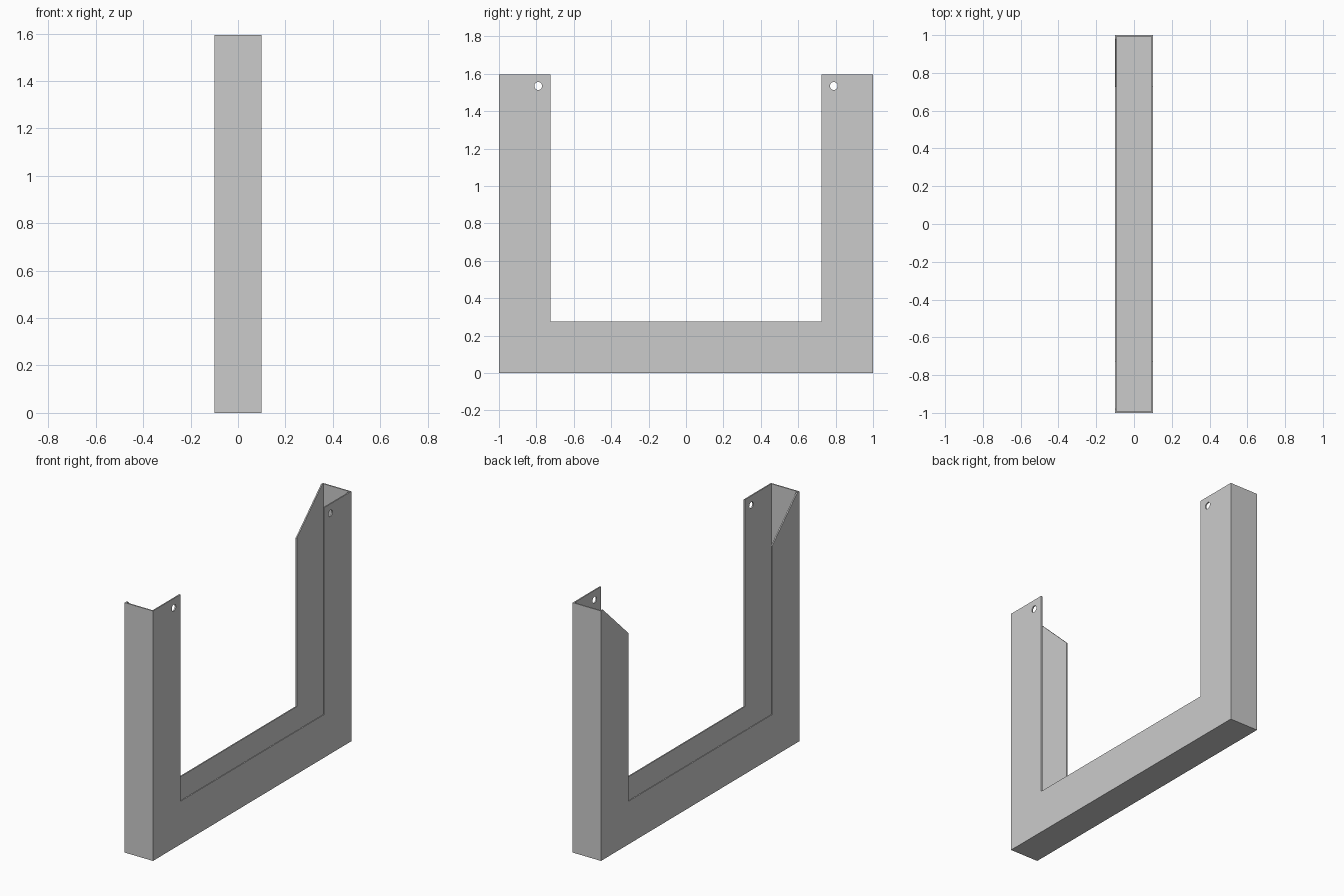
import bpy, bmesh
from math import radians

cube = bpy.data.objects.get("Cube")
if cube:
    bpy.data.objects.remove(cube)

# Main dimensions
W, L, H = 0.1, 1.0, 1.595        # half width, half length, height
LEG, SHEET = 0.275, 0.008        # flange depth, sheet thickness
INNER = L - LEG
BEVEL_Y, BEVEL_Z = 0.98, 1.35    # sloped corner of the right flange

steel = bpy.data.materials.new("grey_steel")
steel.use_nodes = True
steel.diffuse_color = (0.6, 0.6, 0.6, 1)
steel.node_tree.nodes["Principled BSDF"].inputs["Base Color"].default_value = (0.6, 0.6, 0.6, 1)


def mirrored(half):
    """Closed U outline from its back half, as (y, z) points."""
    return half + [(-y, z) for y, z in reversed(half)]


# Flanges: one square-topped, one with sloped tops
outer = [(L, 0), (L, H)]
square = mirrored(outer + [(INNER, H), (INNER, LEG)])
sloped = mirrored(outer + [(BEVEL_Y, H), (INNER, BEVEL_Z), (INNER, LEG)])

bm = bmesh.new()
left = [bm.verts.new((W, y, z)) for y, z in square]
right = [bm.verts.new((-W, y, z)) for y, z in sloped]
bm.faces.new(left)
bm.faces.new(right[::-1])

# Outer web: back wall, bottom, front wall
for a, b in ((1, 0), (0, -1), (-1, -2)):
    bm.faces.new((left[a], left[b], right[b], right[a]))
bm.normal_update()
bmesh.ops.recalc_face_normals(bm, faces=bm.faces)
if left[0].link_faces[0].normal.length and bm.faces[:].pop(0).normal.x < 0:
    bmesh.ops.reverse_faces(bm, faces=bm.faces)

mesh = bpy.data.meshes.new("channel_frame")
bm.to_mesh(mesh)
bm.free()
mesh.materials.append(steel)
frame = bpy.data.objects.new("channel_frame", mesh)
bpy.context.collection.objects.link(frame)
bpy.context.view_layer.objects.active = frame

# Sheet thickness, grown inward
solid = frame.modifiers.new("sheet", 'SOLIDIFY')
solid.thickness = SHEET
solid.offset = -1
solid.use_even_offset = True
bpy.ops.object.modifier_apply(modifier=solid.name)

# Mounting holes in the left flange
for side in (-1, 1):
    bpy.ops.mesh.primitive_cylinder_add(vertices=24, radius=0.021, depth=0.06,
                                        location=(W, side * 0.79, 1.535),
                                        rotation=(0, radians(90), 0))
    cutter = bpy.context.object
    cutter.name = "hole_cutter"
    cutter.hide_render = True
    cutter.data.materials.append(steel)
    bpy.context.view_layer.objects.active = frame
    cut = frame.modifiers.new("hole", 'BOOLEAN')
    cut.operation = 'DIFFERENCE'
    cut.solver = 'EXACT'
    cut.object = cutter
    bpy.ops.object.modifier_apply(modifier=cut.name)
    bpy.data.objects.remove(cutter)
